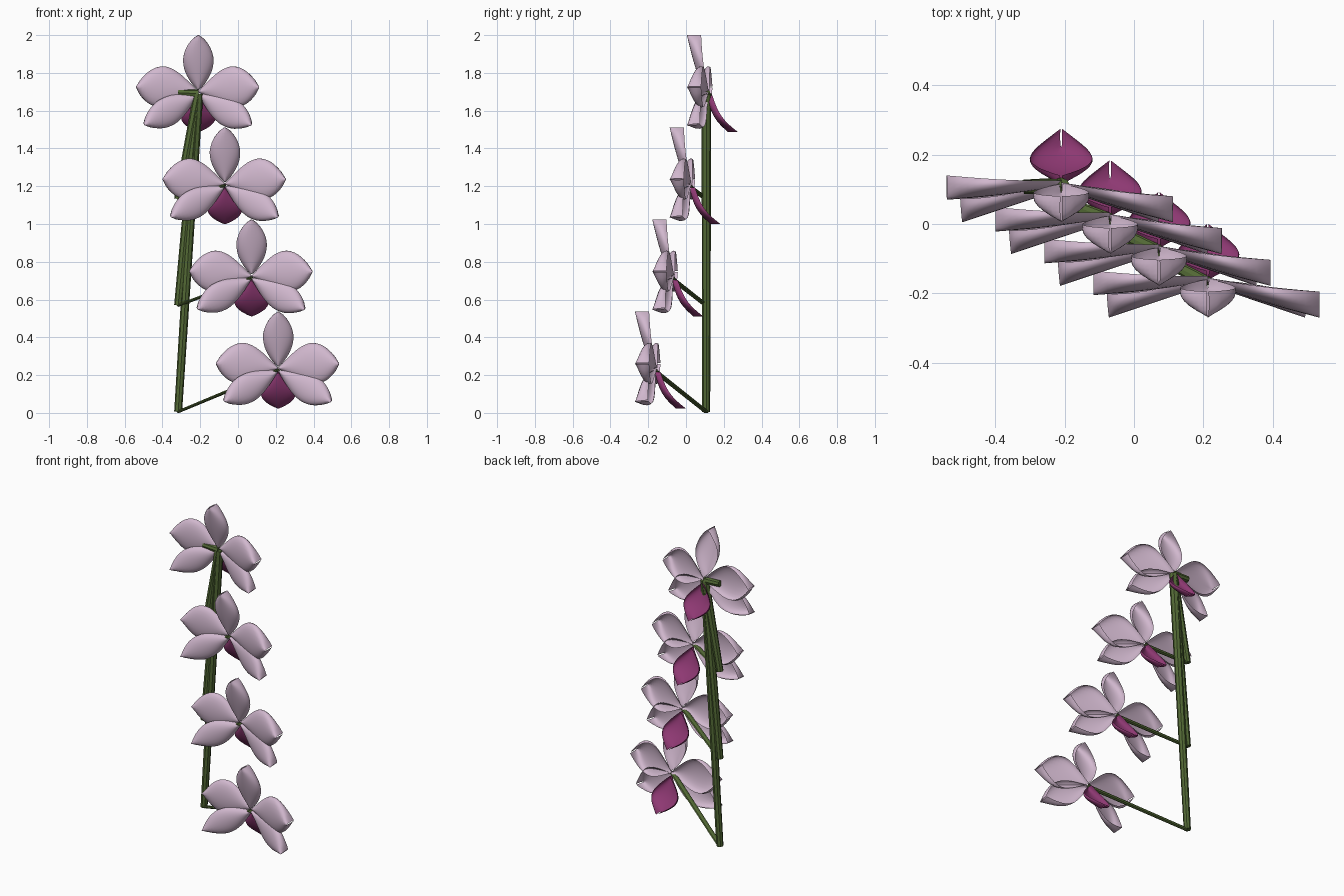
import bpy, bmesh, math
from mathutils import Vector, Matrix

if "Cube" in bpy.data.objects:
    bpy.data.objects.remove(bpy.data.objects["Cube"], do_unlink=True)


def material(name, rgb):
    m = bpy.data.materials.new(name)
    m.use_nodes = True
    m.diffuse_color = (*rgb, 1)
    bsdf = m.node_tree.nodes["Principled BSDF"]
    bsdf.inputs["Base Color"].default_value = (*rgb, 1)
    bsdf.inputs["Roughness"].default_value = 0.7
    return m


LILAC = material("pale lilac", (0.64, 0.48, 0.62))
MAGENTA = material("deep magenta", (0.27, 0.04, 0.17))
GREEN = material("stem green", (0.085, 0.14, 0.035))


def place(name, mesh, location=(0, 0, 0)):
    ob = bpy.data.objects.new(name, mesh)
    ob.location = location
    bpy.context.collection.objects.link(ob)
    return ob


def petal_mesh(name, base, tip, half_width, cup, mat, bend=(0, 0, 0), roll=0,
               peak=1.3, blunt=0.78, curl=(60, 140), rows=18, cols=14):
    """Boat-shaped sheet: the midrib faces forward, the rims curl back and meet at the tip."""
    base, tip, bend = Vector(base), Vector(tip), Vector(bend)
    axis = (tip - base).normalized()
    back = Vector((0, 1, 0))
    side = axis.cross(back).normalized()
    turn = Matrix.Rotation(math.radians(roll), 3, axis)
    side, back = turn @ side, turn @ back
    bm = bmesh.new()
    grid = []
    for i in range(rows + 1):
        u = i / rows
        width = 0.003 + half_width * max(0, math.sin(math.pi * u ** peak)) ** blunt
        depth = cup[0] + (cup[1] - cup[0]) * u
        arc = math.radians(curl[0] + (curl[1] - curl[0]) * u)
        widest = math.sin(min(arc, math.pi / 2))
        spine = base.lerp(tip, u) + bend * math.sin(math.pi * u)
        row = []
        for j in range(cols + 1):
            t = arc * (2 * j / cols - 1)
            across = width * math.sin(t) / widest
            fold = depth * (1 - math.cos(t)) / (1 - math.cos(arc))
            row.append(bm.verts.new(spine + side * across + back * fold))
        grid.append(row)
    for a, b in zip(grid, grid[1:]):
        for j in range(cols):
            bm.faces.new((a[j], a[j + 1], b[j + 1], b[j]))
    for f in bm.faces:
        f.smooth = True
    mesh = bpy.data.meshes.new(name)
    bm.to_mesh(mesh)
    bm.free()
    mesh.materials.append(mat)
    return mesh


def rod(name, start, end, r1, r2, flat=1.0, sides=8):
    """Tapered stick; flat squashes its height into a strap."""
    start, end = Vector(start), Vector(end)
    d = end - start
    bm = bmesh.new()
    bmesh.ops.create_cone(bm, cap_ends=True, segments=sides, radius1=r1, radius2=r2,
                          depth=d.length)
    bm.transform(Matrix.Diagonal((1, flat, 1, 1)))
    spin = d.to_track_quat('Z', 'Y').to_matrix().to_4x4()
    bm.transform(Matrix.Translation((start + end) / 2) @ spin)
    mesh = bpy.data.meshes.new(name)
    bm.to_mesh(mesh)
    bm.free()
    mesh.materials.append(GREEN)
    return place(name, mesh)


# Petal shapes, relative to the flower centre
parts = [
    petal_mesh("top_sepal", (0, -0.01, 0.01), (0, -0.095, 0.3), 0.078, (0.025, 0.075),
               LILAC, bend=(0, -0.006, 0), peak=1.1, blunt=0.72),
    petal_mesh("right_petal", (0, 0.01, 0), (-0.33, -0.03, 0.025), 0.106, (0.015, 0.07),
               LILAC, bend=(0, -0.005, 0.012)),
    petal_mesh("left_petal", (0, 0.005, 0), (0.322, -0.095, 0.025), 0.106, (0.015, 0.075),
               LILAC, bend=(0, -0.005, 0.012)),
    petal_mesh("lower_right_sepal", (0, 0, -0.015), (-0.285, -0.095, -0.178), 0.074,
               (0.015, 0.07), LILAC, bend=(0, 0, -0.004), roll=-10, peak=1.25),
    petal_mesh("lower_left_sepal", (0, 0, -0.015), (0.28, -0.095, -0.178), 0.076,
               (0.015, 0.07), LILAC, bend=(0, 0, -0.004), roll=8, peak=1.25),
    petal_mesh("lip", (0, 0.01, -0.02), (0, 0.122, -0.213), 0.088, (0.03, 0.053),
               MAGENTA, bend=(0, -0.018, -0.014), peak=1.1, blunt=0.9),
]

# Four flowers stepping down, each with its flower stalk and stem strand
top_flower = Vector((-0.21, 0.1, 1.7))
step = Vector((0.141, -0.0917, -0.488))
stem_top = Vector((-0.21, 0.108, 1.69))
for k in range(4):
    centre = top_flower + step * k
    for mesh in parts:
        place(f"{mesh.name}_{k + 1}", mesh, centre)
    node = Vector((-0.317, 0.107, 1.695 - 0.563 * k))
    if k:
        rod(f"flower_stalk_{k + 1}", node, centre + Vector((0, 0.005, -0.01)),
            0.016, 0.018, flat=0.5)
        rod(f"stem_strand_{k + 1}", node, stem_top, 0.021, 0.026)
    else:
        rod("top_stalk", node, stem_top, 0.02, 0.022)
